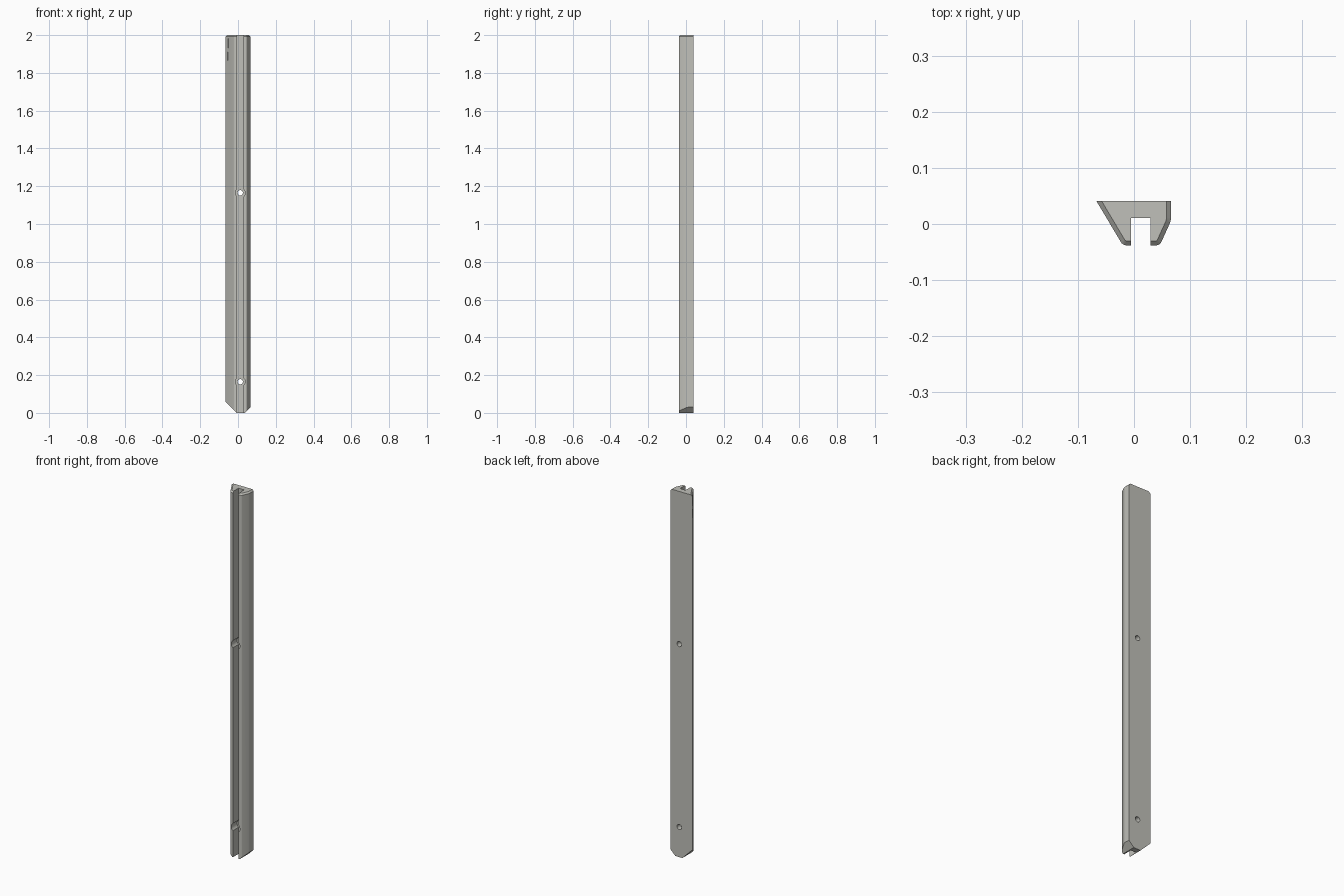
import bpy, bmesh, math
from mathutils import Matrix, Vector

if "Cube" in bpy.data.objects:
    bpy.data.objects.remove(bpy.data.objects["Cube"])

gray = bpy.data.materials.new("warm_gray")
gray.diffuse_color = (0.53, 0.53, 0.49, 1)
gray.use_nodes = True
gray.node_tree.nodes["Principled BSDF"].inputs["Base Color"].default_value = gray.diffuse_color


def make_object(name, bm):
    bmesh.ops.recalc_face_normals(bm, faces=bm.faces)
    mesh = bpy.data.meshes.new(name)
    bm.to_mesh(mesh)
    bm.free()
    mesh.materials.append(gray)
    obj = bpy.data.objects.new(name, mesh)
    bpy.context.collection.objects.link(obj)
    return obj


# Slotted rail: cross-section extruded upwards
profile = [(-0.067, 0.041), (-0.020, -0.038), (-0.005, -0.038), (-0.005, 0.011),
           (0.029, 0.011), (0.029, -0.038), (0.046, -0.038), (0.066, 0.006), (0.066, 0.041)]
bm = bmesh.new()
face = bm.faces.new([bm.verts.new((x, y, 0)) for x, y in profile])
ext = bmesh.ops.extrude_face_region(bm, geom=[face])
bmesh.ops.translate(bm, vec=(0, 0, 2), verts=[g for g in ext["geom"] if isinstance(g, bmesh.types.BMVert)])


def is_upright_at(edge, points):
    a, b = (v.co for v in edge.verts)
    return abs(a.z - b.z) > 1 and any((a.xy - Vector(p)).length < 1e-4 for p in points)


# Rounded front corners
rounded = [e for e in bm.edges if is_upright_at(e, [profile[1], profile[6], profile[7]])]
bmesh.ops.bevel(bm, geom=rounded, offset=0.006, segments=4, profile=0.5, affect='EDGES')


# Chamfered top rim, except the back edge and the slot side walls
def is_rim(edge):
    a, b = (v.co for v in edge.verts)
    if min(a.z, b.z) < 1.999 or min(a.y, b.y) > 0.04:
        return False
    in_slot_wall = abs(a.x - b.x) < 1e-4 and a.x < 0.03
    return not in_slot_wall


bmesh.ops.bevel(bm, geom=[e for e in bm.edges if is_rim(e)], offset=0.008, segments=1, affect='EDGES')
rail = make_object("slotted_rail", bm)


def cut(bm):
    cutter = make_object("cutter", bm)
    cutter.hide_render = True
    mod = rail.modifiers.new("cut", 'BOOLEAN')
    mod.operation, mod.solver, mod.object = 'DIFFERENCE', 'EXACT', cutter
    bpy.context.view_layer.objects.active = rail
    bpy.ops.object.modifier_apply(modifier=mod.name)
    bpy.data.objects.remove(cutter)


def box(centre, size, turn):
    bm = bmesh.new()
    bmesh.ops.create_cube(bm, size=1, matrix=Matrix.Translation(centre) @ turn @ Matrix.Diagonal((*size, 1)))
    return bm


def drill(z, radius, y0, y1):
    bm = bmesh.new()
    place = Matrix.Translation((0.012, (y0 + y1) / 2, z)) @ Matrix.Rotation(math.pi / 2, 4, 'X')
    bmesh.ops.create_cone(bm, cap_ends=True, segments=32, radius1=radius, radius2=radius,
                          depth=y1 - y0, matrix=place)
    return bm


# 45 degree cuts on the bottom corners
for x_start, side in ((-0.007, -1), (0.036, 1)):
    out = Vector((side, 0, -1)).normalized()
    cut(box(Vector((x_start, 0, 0)) + out * 0.1, (0.2, 0.3, 0.6), Matrix.Rotation(side * math.pi / 4, 4, 'Y')))

# Screw holes with head clearance in the slot
for z in (0.165, 1.165):
    cut(drill(z, 0.026, -0.06, 0.0115))
    cut(drill(z, 0.014, 0.0, 0.06))

# Shallow recesses on the slanted side
slant = Matrix.Rotation(math.atan2(-0.079, 0.047), 4, 'Z')
for z, width, height in ((1.957, 0.022, 0.052), (1.888, 0.03, 0.045)):
    cut(box((-0.048, 0.009, z), (width, 0.007, height), slant))

# Smooth rounded parts, keep the edges sharp
bpy.ops.object.select_all(action='DESELECT')
rail.select_set(True)
bpy.context.view_layer.objects.active = rail
bpy.ops.object.shade_smooth_by_angle(angle=math.radians(25))
